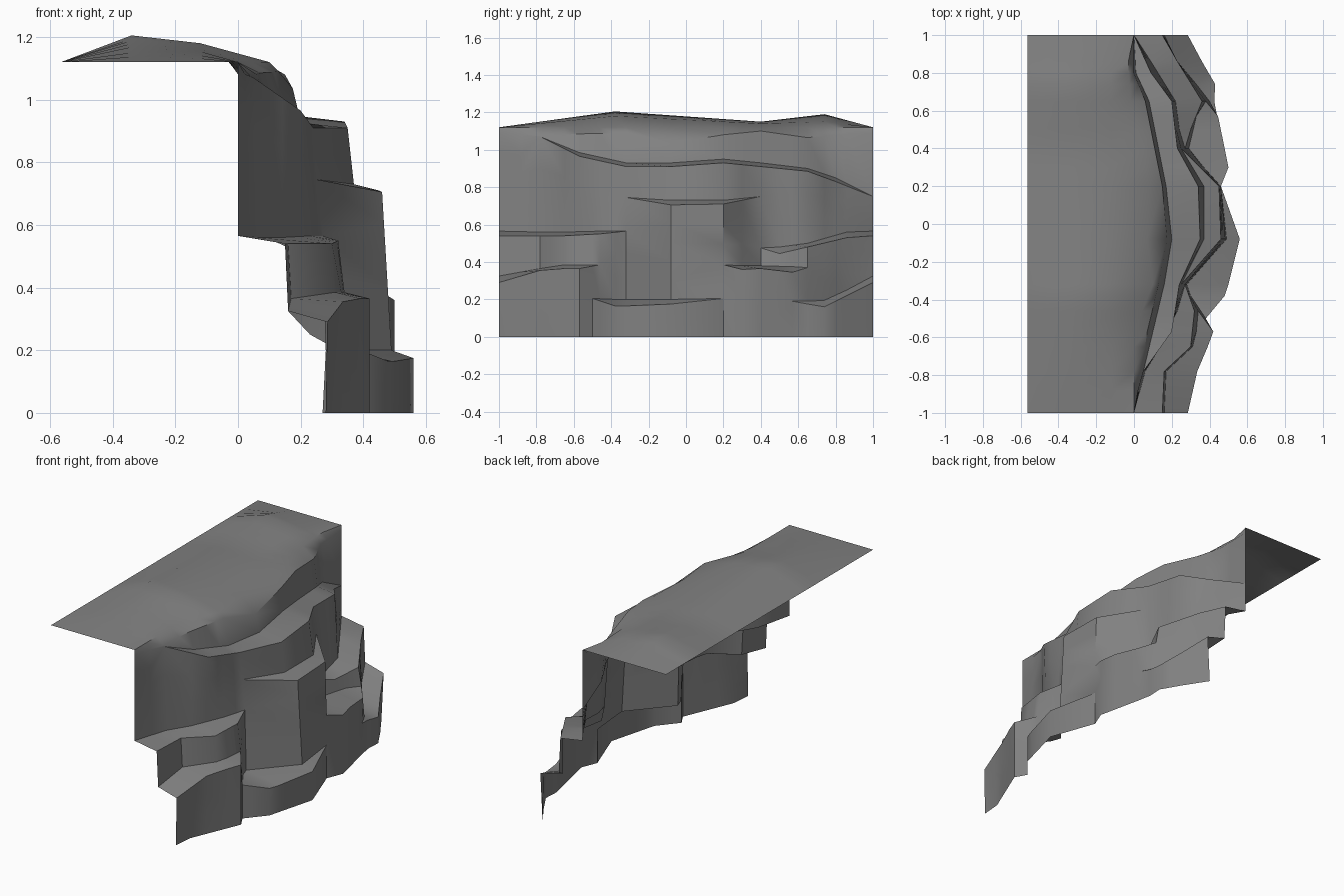
import bpy
import bmesh
import math

starter = bpy.data.objects.get("Cube")
if starter:
    bpy.data.objects.remove(starter, do_unlink=True)


def make_material(name, colour):
    material = bpy.data.materials.new(name)
    material.use_nodes = True
    material.diffuse_color = colour
    shader = material.node_tree.nodes["Principled BSDF"]
    shader.inputs["Base Color"].default_value = colour
    shader.inputs["Roughness"].default_value = 0.8
    return material


def sample(rows, y):
    """Interpolate the values of a contour at y, or None beyond its ends."""
    for start, end in zip(rows, rows[1:]):
        if start[0] <= y <= end[0]:
            t = (y - start[0]) / (end[0] - start[0])
            return [a + (b - a) * t for a, b in zip(start[1:], end[1:])]
    return None


def ledge_points(pieces, y):
    """Inner and outer points of a ledge level, or two gaps where it fades out."""
    for rows in pieces:
        values = sample(rows, y)
        if values:
            return [tuple(values[:2]), tuple(values[2:])]
    return [None, None]


def fill_gaps(profile):
    """Spread missing points evenly along the wall between their neighbours."""
    known = [i for i, point in enumerate(profile) if point]
    for first, last in zip(known, known[1:]):
        (xa, za), (xb, zb) = profile[first], profile[last]
        for i in range(first + 1, last):
            t = (i - first) / (last - first)
            profile[i] = (xa + (xb - xa) * t, za + (zb - za) * t)
    return profile


# Grassy top: heights of the two rows of humps, then the rim and the brow edge
back_hump = [(-1, 1.12), (-.38, 1.205), (.4, 1.15), (.74, 1.19), (1, 1.12)]
front_hump = [(-1, 1.12), (-.38, 1.18), (.4, 1.14), (.74, 1.15), (1, 1.12)]
rim = [(-1, 0), (-.57, 0), (-.32, .1), (-.08, .07), (.2, .08), (.4, .05),
       (.65, -.02), (.86, -.03), (1, 0)]
brow = [(-1, 0, 1.09), (-.78, .04, 1.075), (-.57, .07, 1.085),
        (-.32, .13, 1.09), (-.08, .175, 1.035), (.2, .15, 1.08),
        (.4, .11, 1.1), (.65, .06, 1.065), (.8, 0, 1.08), (1, 0, 1.09)]

# Ledges, each row: y, inner x and z, outer x and z
high_ledge = [(-.78, .05, 1.07, .05, 1.07), (-.57, .1, .985, .2, .965),
              (-.32, .16, .93, .24, .91), (-.08, .2, .93, .35, .91),
              (.2, .17, .95, .34, .93), (.4, .13, .93, .23, .91),
              (.65, .08, .9, .2, .885), (.8, .01, .85, .09, .83),
              (1, 0, .75, 0, .75)]
nose_ledge = [(-.32, .25, .745, .25, .745), (-.08, .37, .73, .46, .705),
              (.2, .37, .73, .45, .71), (.4, .25, .75, .25, .75)]
middle_front = [(-1, 0, .565, .15, .54), (-.78, .06, .56, .16, .54),
                (-.65, .14, .56, .3, .54), (-.46, .23, .565, .32, .55),
                (-.32, .27, .565, .27, .565)]
middle_back = [(.4, .27, .475, .27, .475), (.5, .24, .48, .3, .445),
               (.65, .22, .5, .36, .48), (.86, .09, .56, .23, .53),
               (1, 0, .565, .15, .54)]
low_front = [(-1, .16, .325, .285, .29), (-.78, .17, .365, .335, .355),
             (-.65, .31, .385, .39, .365), (-.57, .33, .385, .42, .365),
             (-.46, .34, .385, .34, .385)]
low_back = [(.2, .46, .385, .46, .385), (.3, .37, .38, .5, .36),
            (.4, .29, .38, .48, .365), (.57, .33, .375, .445, .345),
            (.65, .38, .37, .38, .37)]
foot_front = [(-.5, .38, .205, .38, .205), (-.38, .3, .2, .48, .165),
              (-.32, .28, .2, .5, .165), (-.08, .49, .2, .56, .175),
              (.2, .46, .205, .46, .205)]
foot_back = [(.57, .44, .19, .44, .19), (.65, .4, .19, .425, .175),
             (.74, .33, .195, .43, .16), (.86, .23, .25, .36, .22),
             (1, .16, .325, .285, .29)]
levels = [[high_ledge], [nose_ledge], [middle_front, middle_back],
          [low_front, low_back], [foot_front, foot_back]]

# Foot of the cliff on the ground
base = [(-1, .28), (-.88, .29), (-.57, .42), (-.5, .38), (-.38, .48),
        (-.08, .56), (.2, .46), (.3, .5), (.57, .44), (.65, .425),
        (.74, .43), (.86, .36), (1, .27)]

# The stations are every y at which some contour bends
contours = [rim, brow, base, back_hump] + [rows for level in levels for rows in level]
stations = sorted({row[0] for rows in contours for row in rows})

# Loft the profiles into one open sheet
bm = bmesh.new()
columns = []
for y in stations:
    profile = [(-.565, 1.12), (-.34, sample(back_hump, y)[0]),
               (-.12, sample(front_hump, y)[0]),
               (sample(rim, y)[0], 1.12), tuple(sample(brow, y))]
    for pieces in levels:
        profile += ledge_points(pieces, y)
    profile.append((sample(base, y)[0], 0))
    columns.append([bm.verts.new((x, y, z)) for x, z in fill_gaps(profile)])

for left, right in zip(columns, columns[1:]):
    for i in range(len(left) - 1):
        bm.faces.new((left[i], left[i + 1], right[i + 1], right[i]))
bmesh.ops.remove_doubles(bm, verts=bm.verts, dist=0.0005)

mesh = bpy.data.meshes.new("cliff_face")
bm.to_mesh(mesh)
bm.free()
cliff = bpy.data.objects.new("cliff_face", mesh)
bpy.context.collection.objects.link(cliff)
mesh.materials.append(make_material("stone_grey", (.22, .22, .22, 1)))

# Soft rock with crisp ledge edges
bpy.context.view_layer.objects.active = cliff
cliff.select_set(True)
bpy.ops.object.shade_smooth_by_angle(angle=math.radians(40))
